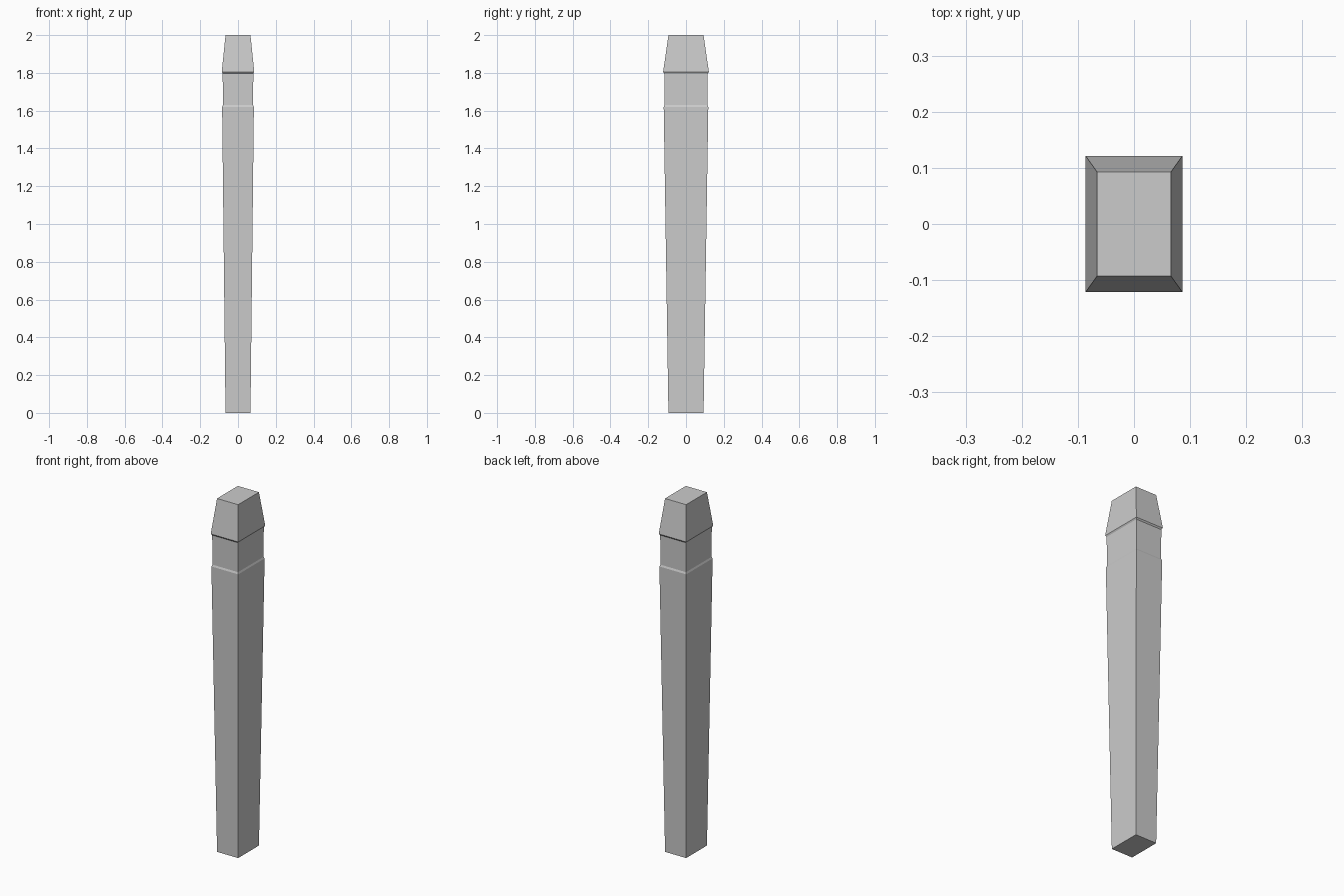
import bpy, bmesh

if "Cube" in bpy.data.objects:
    bpy.data.objects.remove(bpy.data.objects["Cube"])

# Rectangular post profile: (z, half width x, half depth y)
profile = [
    (0.0, 0.066, 0.093),    # foot
    (1.62, 0.084, 0.118),   # top of tapered shaft
    (1.63, 0.080, 0.114),   # chamfer into neck
    (1.797, 0.081, 0.115),  # top of neck
    (1.805, 0.086, 0.121),  # cap lip
    (2.0, 0.066, 0.093),    # cap top
]

bm = bmesh.new()
rings = [[bm.verts.new((sx * hx, sy * hy, z))
          for sx, sy in ((-1, -1), (1, -1), (1, 1), (-1, 1))]
         for z, hx, hy in profile]

# Side walls between neighbouring sections
for low, high in zip(rings, rings[1:]):
    for i in range(4):
        j = (i + 1) % 4
        bm.faces.new((low[i], low[j], high[j], high[i]))

# End caps
bm.faces.new(rings[0][::-1])
bm.faces.new(rings[-1])

mesh = bpy.data.meshes.new("tapered_post")
bm.to_mesh(mesh)
bm.free()
bpy.context.collection.objects.link(bpy.data.objects.new("tapered_post", mesh))
